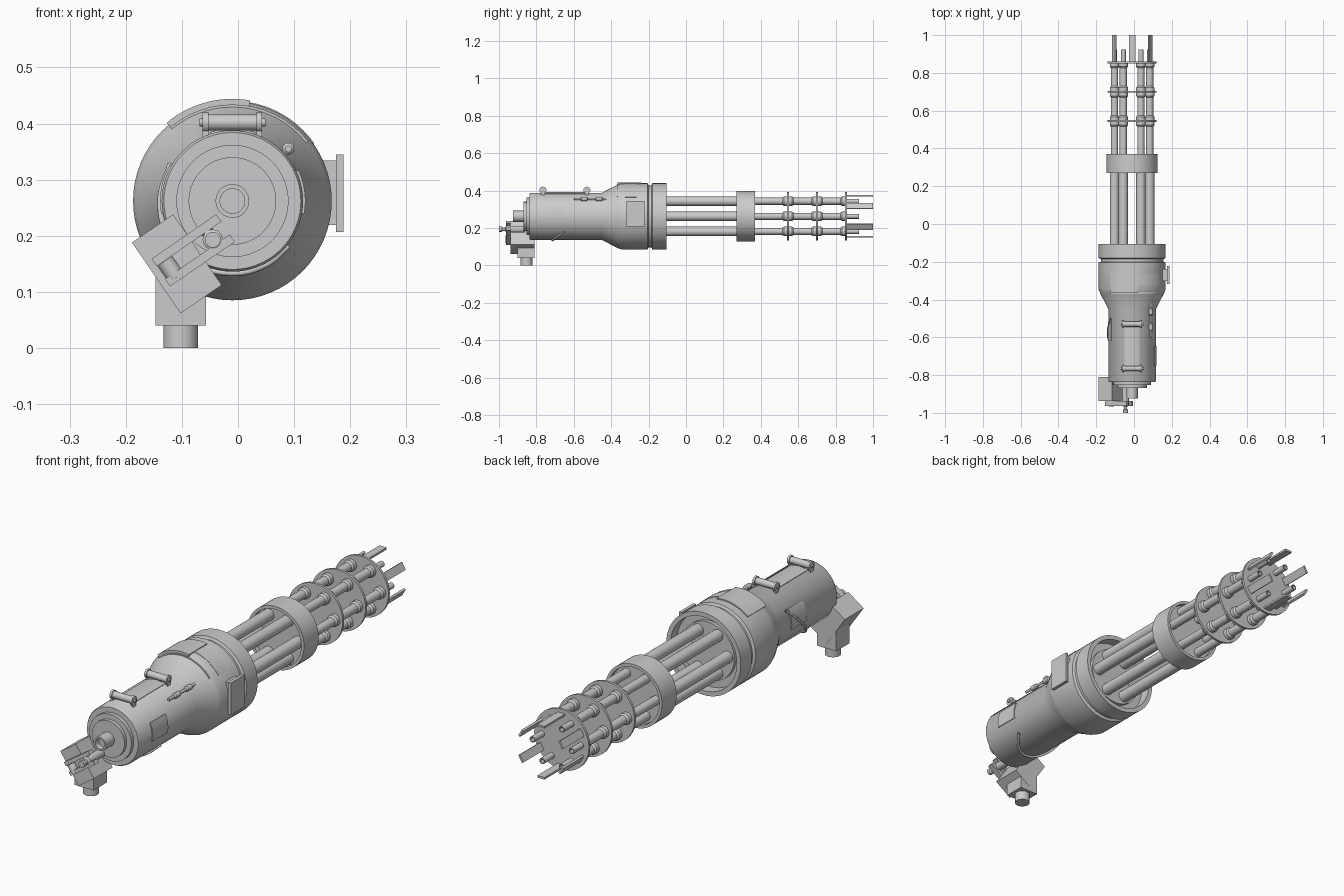
import bpy, bmesh, math
from mathutils import Vector, Matrix

if "Cube" in bpy.data.objects:
    bpy.data.objects.remove(bpy.data.objects["Cube"])

CX, CZ = -0.01, 0.262          # main axis runs along y
grey = bpy.data.materials.new("light_grey")
grey.diffuse_color = (0.6, 0.6, 0.61, 1)
grey.use_nodes = True
grey.node_tree.nodes["Principled BSDF"].inputs["Base Color"].default_value = grey.diffuse_color


def finish(name, bm):
    bmesh.ops.remove_doubles(bm, verts=bm.verts, dist=1e-5)
    bmesh.ops.recalc_face_normals(bm, faces=bm.faces)
    me = bpy.data.meshes.new(name)
    bm.to_mesh(me)
    bm.free()
    me.materials.append(grey)
    ob = bpy.data.objects.new(name, me)
    bpy.context.collection.objects.link(ob)
    return ob


def lathe(name, prof, cx=CX, cz=CZ, seg=48):
    """Spin (radius, y) points about an axis parallel to y."""
    bm = bmesh.new()
    vs = [bm.verts.new((cx + r, y, cz)) for r, y in prof]
    es = [bm.edges.new(p) for p in zip(vs, vs[1:])]
    bmesh.ops.spin(bm, geom=vs + es, cent=(cx, 0, cz), axis=(0, 1, 0),
                   angle=math.tau, steps=seg)
    return finish(name, bm)


def cyl(name, p0, p1, r, seg=24):
    p0, p1 = Vector(p0), Vector(p1)
    d = p1 - p0
    m = Matrix.Translation((p0 + p1) / 2) @ d.to_track_quat('Z', 'Y').to_matrix().to_4x4()
    bm = bmesh.new()
    bmesh.ops.create_cone(bm, cap_ends=True, segments=seg, radius1=r, radius2=r,
                          depth=d.length, matrix=m)
    return finish(name, bm)


def box(name, c, size, tilt=0):
    """Box turned counter-clockwise by tilt degrees in the front view."""
    m = Matrix.Translation(c) @ Matrix.Rotation(-math.radians(tilt), 4, 'Y') @ Matrix.Diagonal((*size, 1))
    bm = bmesh.new()
    bmesh.ops.create_cube(bm, size=1, matrix=m)
    return finish(name, bm)


def polar(r, deg, y):
    a = math.radians(deg)
    return Vector((CX + r * math.cos(a), y, CZ + r * math.sin(a)))


def arc_plate(name, r0, r1, a0, a1, y0, y1, n=14):
    bm = bmesh.new()
    rings = []
    for i in range(n + 1):
        a = a0 + (a1 - a0) * i / n
        rings.append([bm.verts.new(polar(r, a, y))
                      for r, y in ((r0, y0), (r1, y0), (r1, y1), (r0, y1))])
    for p, q in zip(rings, rings[1:]):
        for k in range(4):
            bm.faces.new((p[k], p[(k + 1) % 4], q[(k + 1) % 4], q[k]))
    bm.faces.new(rings[0])
    bm.faces.new(rings[-1])
    return finish(name, bm)


# Motor body, flared housing and recessed front rim
lathe("housing", [(0, -0.868), (0.078, -0.868), (0.078, -0.853), (0.1, -0.853),
                  (0.1, -0.837), (0.122, -0.837), (0.126, -0.83), (0.126, -0.45),
                  (0.17, -0.365), (0.177, -0.345), (0.177, -0.205), (0.166, -0.2),
                  (0.166, -0.185), (0.177, -0.18), (0.177, -0.105), (0.158, -0.105),
                  (0.158, -0.15), (0, -0.15)], seg=64)
lathe("barrel_rotor", [(0, -0.16), (0.125, -0.16), (0.125, -0.135), (0, -0.135)])
lathe("rear_stub", [(0, -0.86), (0.03, -0.86), (0.03, -0.925), (0.022, -0.925),
                    (0.022, -0.9), (0, -0.9)], seg=32)

# Barrel cluster
DISCS = (0.545, 0.70, 0.855)
for i in range(6):
    c = polar(0.093, 60 * i, 0)
    prof = [(0, -0.15), (0.025, -0.15), (0.025, 0.32), (0.019, 0.32)]
    for d in DISCS:
        e = 0.03
        prof += [(0.019, d - e), (0.025, d - e + 0.008), (0.025, d - 0.004)]
        if d < 0.8:
            prof += [(0.025, d + e - 0.008), (0.019, d + e)]
    prof += [(0.013, 0.855), (0.013, 0.925), (0.009, 0.925), (0.009, 0.9), (0, 0.9)]
    lathe(f"barrel_{i}", prof, c.x, c.z, 24)

# Clamp band and spacer discs
lathe("barrel_clamp", [(0, 0.29), (0.122, 0.29), (0.122, 0.27), (0.135, 0.27),
                       (0.135, 0.37), (0.122, 0.37), (0.122, 0.35), (0, 0.35)], seg=64)
for i, d in enumerate(DISCS):
    lathe(f"spacer_disc_{i}", [(0, d - 0.005), (0.13, d - 0.005),
                               (0.13, d + 0.005), (0, d + 0.005)], seg=64)

# Flat muzzle prongs
for i in range(6):
    a = 30 + 60 * i
    box(f"muzzle_prong_{i}", polar(0.11, a, 0.926), (0.009, 0.148, 0.034), a)

# Top grips
for i, y in enumerate((-0.53, -0.765)):
    z = 0.402
    cyl(f"grip_bar_{i}", (-0.062, y, z), (0.042, y, z), 0.0145)
    for s in (-1, 1):
        x = CX + s * 0.048
        cyl(f"grip_collar_{i}_{s}", (x - 0.005, y, z), (x + 0.005, y, z), 0.0185)
        cyl(f"grip_tip_{i}_{s}", (x, y, z), (x + s * 0.011, y, z), 0.007)
        box(f"grip_foot_{i}_{s}", (x, y, 0.385), (0.01, 0.02, 0.025))

# Curved armour plates on the flare and thin panels on the body
arc_plate("saddle_plate", 0.166, 0.182, 80, 130, -0.365, -0.24)
arc_plate("saddle_plate_low", 0.16, 0.1785, 35, 80, -0.325, -0.265)
arc_plate("saddle_skirt", 0.15, 0.172, 38, 130, -0.37, -0.30)
arc_plate("top_panel", 0.12, 0.129, 72, 108, -0.755, -0.54)
arc_plate("right_panel", 0.12, 0.13, -10, 25, -0.75, -0.645)
arc_plate("left_panel", 0.12, 0.129, 150, 190, -0.62, -0.52)

# Side mounting pad
box("side_pad_neck", (0.155, -0.27, 0.277), (0.05, 0.065, 0.115))
box("side_pad", (0.1815, -0.27, 0.276), (0.013, 0.095, 0.138))

# Small rod with bulges
p = polar(0.136, 43, 0)
lathe("side_rod", [(0, -0.6), (0.006, -0.6), (0.006, -0.565), (0.011, -0.56),
                   (0.011, -0.53), (0.006, -0.525), (0.006, -0.485), (0.011, -0.48),
                   (0.011, -0.45), (0.006, -0.445), (0.006, -0.42), (0, -0.42)], p.x, p.z, 16)
for y in (-0.545, -0.465):
    box("rod_mount", polar(0.128, 43, y), (0.02, 0.02, 0.01), 43)

# Slanted strap wrapping beneath the body
cu = bpy.data.curves.new("slanted_strap", 'CURVE')
cu.dimensions = '3D'
cu.bevel_depth = 0.005
cu.bevel_resolution = 2
cu.resolution_u = 8
sp = cu.splines.new('BEZIER')
path = [(150, -0.50), (180, -0.57), (210, -0.64), (240, -0.69), (270, -0.715), (295, -0.70), (320, -0.65)]
sp.bezier_points.add(len(path) - 1)
for bp, (a, y) in zip(sp.bezier_points, path):
    bp.co = polar(0.129, a, y)
    bp.handle_left_type = bp.handle_right_type = 'AUTO'
cu.materials.append(grey)
bpy.context.collection.objects.link(bpy.data.objects.new("slanted_strap", cu))

# Feed gearbox at the rear left
T = 34.5
u = Vector((math.cos(math.radians(T)), 0, math.sin(math.radians(T))))
v = Vector((-u.z, 0, u.x))
cyl("lower_post", (-0.102, -0.853, 0), (-0.102, -0.853, 0.06), 0.031, 32)
box("lower_block", (-0.102, -0.855, 0.085), (0.09, 0.09, 0.09))
box("gearbox", (-0.109, -0.873, 0.15), (0.089, 0.128, 0.153), T)
box("gearbox_rail_0", (-0.092, -0.95, 0.192), (0.14, 0.026, 0.016), T)
box("gearbox_rail_1", (-0.068, -0.95, 0.156), (0.14, 0.026, 0.016), T)
r = Vector((-0.12, -0.95, 0.14))
cyl("feed_roller", r - v * 0.018, r + v * 0.018, 0.016)
k = Vector((-0.045, -0.95, 0.193))
cyl("rail_crossbar", k - v * 0.022, k + v * 0.022, 0.011)
lathe("feed_knob", [(0, -0.86), (0.018, -0.86), (0.018, -0.962), (0.009, -0.967),
                    (0.009, -0.98), (0.014, -0.985), (0.014, -1.0), (0, -1.0)], k.x, k.z, 24)

# Smooth shading with sharp edges kept
bpy.ops.object.select_all(action='DESELECT')
for ob in bpy.context.scene.objects:
    if ob.type == 'MESH':
        ob.select_set(True)
        bpy.context.view_layer.objects.active = ob
bpy.ops.object.shade_smooth_by_angle(angle=math.radians(30))
